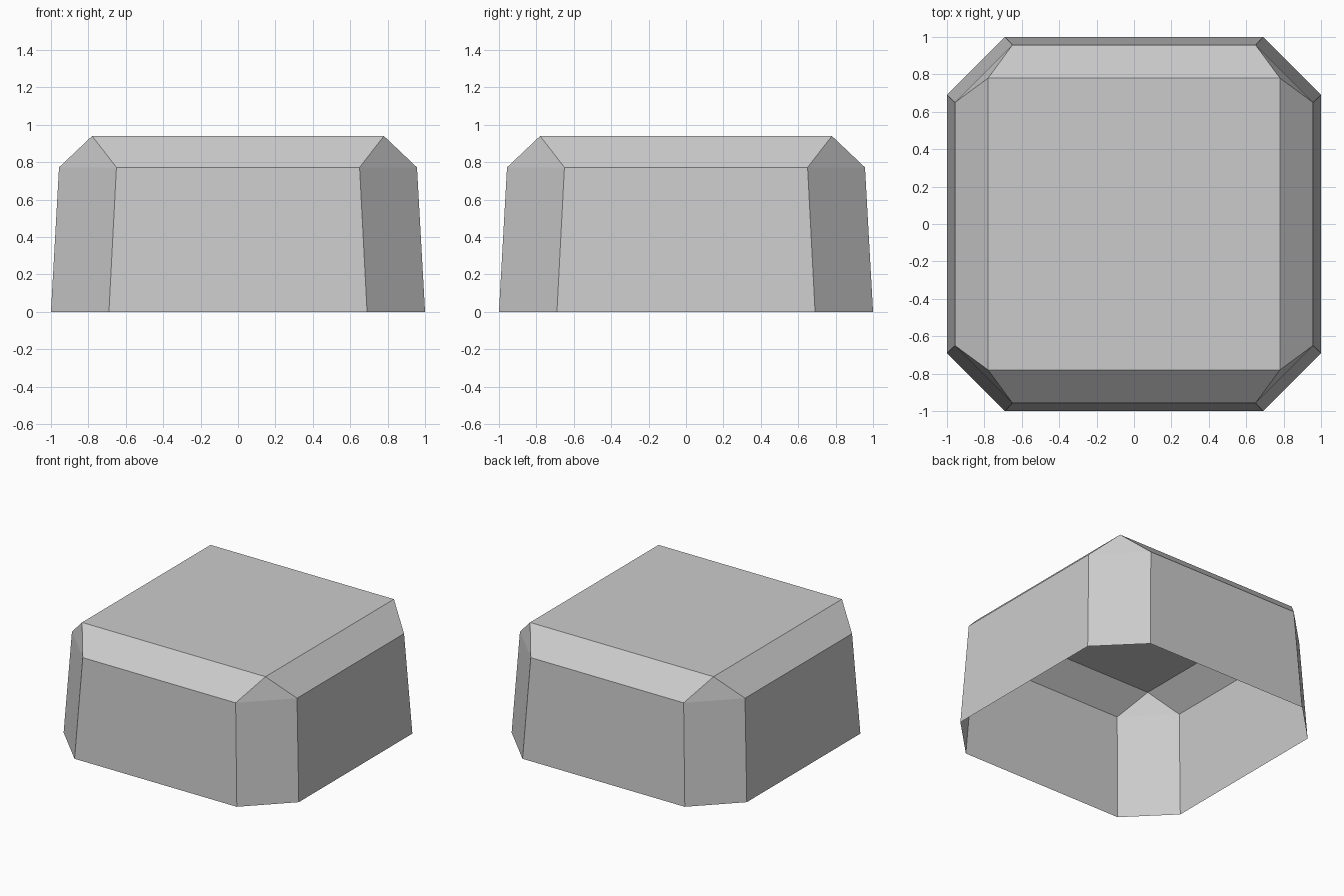
import bpy
import bmesh
from math import pi
from mathutils import Matrix, Vector

cube = bpy.data.objects.get("Cube")
if cube:
    bpy.data.objects.remove(cube, do_unlink=True)

# Single plain grey material
grey = bpy.data.materials.new("plain_grey")
grey.use_nodes = True
colour = (0.6, 0.6, 0.6, 1.0)
grey.diffuse_color = colour
grey.node_tree.nodes["Principled BSDF"].inputs["Base Color"].default_value = colour

# Outline sizes: half width, half length of the straight side, height
BASE = (1.0, 0.69, 0.0)
SHOULDER = (0.957, 0.65, 0.772)
TOP = (0.78, 0.78, 0.94)

bm = bmesh.new()


def corners(x, y, z):
    """One point repeated around the four quarters."""
    return [bm.verts.new(Matrix.Rotation(k * pi / 2, 3, "Z") @ Vector((x, y, z)))
            for k in range(4)]


def octagon(half, straight, z):
    """Chamfered square: start and end of each cut corner, in order."""
    starts = corners(half, straight, z)
    ends = corners(straight, half, z)
    return [v for pair in zip(starts, ends) for v in pair]


base = octagon(*BASE)
shoulder = octagon(*SHOULDER)
top = corners(*TOP)

# Tapered walls, open at the bottom
for i in range(8):
    j = (i + 1) % 8
    bm.faces.new((base[i], base[j], shoulder[j], shoulder[i]))

# Sloped roof edges and triangular corner cuts
for k in range(4):
    start, end = shoulder[2 * k], shoulder[2 * k + 1]
    following, n = shoulder[(2 * k + 2) % 8], (k + 1) % 4
    bm.faces.new((start, end, top[k]))
    bm.faces.new((end, following, top[n], top[k]))

# Flat top
bm.faces.new(top)

mesh = bpy.data.meshes.new("chamfered_cap")
bm.to_mesh(mesh)
bm.free()
mesh.materials.append(grey)
cap = bpy.data.objects.new("chamfered_cap", mesh)
bpy.context.collection.objects.link(cap)
